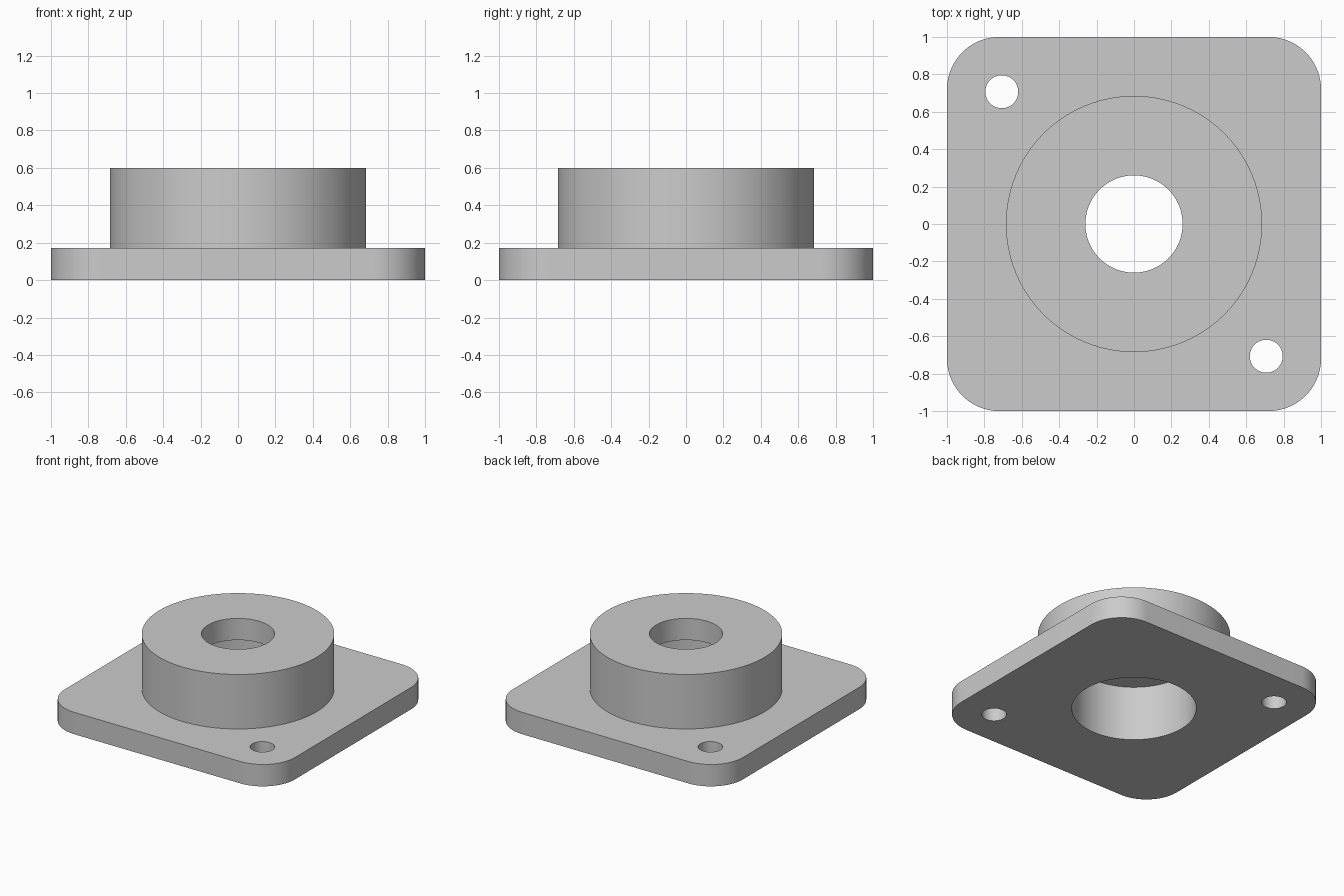
import bpy
import math

old = bpy.data.objects.get("Cube")
if old:
    bpy.data.objects.remove(old, do_unlink=True)

PLATE_TOP, BOSS_TOP, LEDGE = 0.172, 0.6, 0.43
CORNER = 0.28      # plate corner radius
BOLT = 0.707       # bolt hole offset from centre

grey = bpy.data.materials.new("plain_grey")
grey.use_nodes = True
colour = (0.6, 0.6, 0.6, 1)
grey.diffuse_color = colour
grey.node_tree.nodes["Principled BSDF"].inputs["Base Color"].default_value = colour


def prism(name, outline, z0, z1):
    """Upright solid from a counter-clockwise outline."""
    n = len(outline)
    verts = [(x, y, z) for z in (z0, z1) for x, y in outline]
    faces = [list(range(n))[::-1], list(range(n, 2 * n))]
    faces += [(i, (i + 1) % n, n + (i + 1) % n, n + i) for i in range(n)]
    mesh = bpy.data.meshes.new(name)
    mesh.from_pydata(verts, [], faces)
    mesh.materials.append(grey)
    obj = bpy.data.objects.new(name, mesh)
    bpy.context.collection.objects.link(obj)
    return obj


def arc(cx, cy, r, start, sweep, steps):
    angles = [math.radians(start + sweep * i / steps) for i in range(steps + 1)]
    return [(cx + r * math.cos(a), cy + r * math.sin(a)) for a in angles]


def cylinder(name, x, y, r, z0, z1, sides=96):
    return prism(name, arc(x, y, r, 0, 360, sides)[:-1], z0, z1)


def combine(target, tool, operation):
    """Apply a boolean and discard the tool."""
    tool.hide_render = True
    mod = target.modifiers.new(operation, "BOOLEAN")
    mod.operation, mod.object, mod.solver = operation, tool, "EXACT"
    bpy.context.view_layer.objects.active = target
    bpy.ops.object.modifier_apply(modifier=mod.name)
    bpy.data.objects.remove(tool, do_unlink=True)


# Rounded square mounting plate
outline = []
c = 1 - CORNER
for k, (sx, sy) in enumerate([(1, 1), (-1, 1), (-1, -1), (1, -1)]):
    outline += arc(c * sx, c * sy, CORNER, 90 * k, 90, 20)
flange = prism("flanged_housing", outline, 0, PLATE_TOP)

# Round boss rising from the plate
combine(flange, cylinder("boss", 0, 0, 0.685, 0.05, BOSS_TOP), "UNION")

# Wide bore from below, narrow bore through the top
combine(flange, cylinder("wide_bore", 0, 0, 0.443, -0.1, LEDGE), "DIFFERENCE")
combine(flange, cylinder("narrow_bore", 0, 0, 0.26, 0.3, 0.8), "DIFFERENCE")

# Two bolt holes in opposite corners
for s in (1, -1):
    hole = cylinder("bolt_hole", BOLT * s, -BOLT * s, 0.088, -0.1, 0.3, 48)
    combine(flange, hole, "DIFFERENCE")

# Smooth curved walls, crisp rims
bpy.ops.object.select_all(action="DESELECT")
flange.select_set(True)
bpy.context.view_layer.objects.active = flange
bpy.ops.object.shade_smooth_by_angle(angle=math.radians(30))
